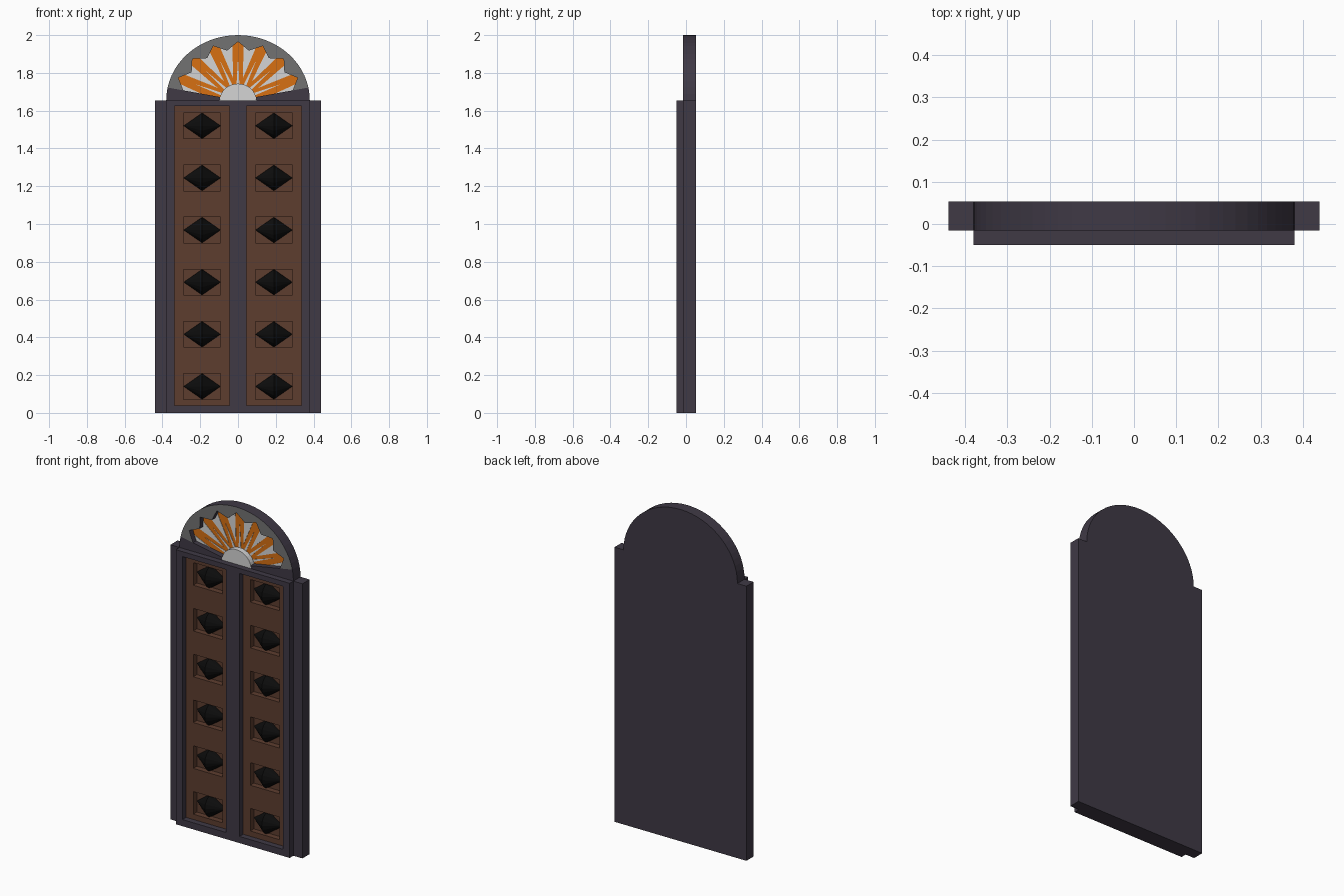
import bpy
import bmesh
from math import sin, cos, pi
from mathutils import Matrix

if "Cube" in bpy.data.objects:
    bpy.data.objects.remove(bpy.data.objects["Cube"])


def material(name, r, g, b):
    m = bpy.data.materials.new(name)
    m.use_nodes = True
    m.diffuse_color = (r, g, b, 1)
    bsdf = m.node_tree.nodes["Principled BSDF"]
    bsdf.inputs["Base Color"].default_value = (r, g, b, 1)
    bsdf.inputs["Roughness"].default_value = 0.8
    return m


FRAME = material("dark purple grey", 0.05, 0.041, 0.06)
BROWN = material("brown wood", 0.11, 0.047, 0.028)
BLACK = material("black", 0.004, 0.004, 0.004)
GREY = material("stone grey", 0.17, 0.17, 0.17)
WHITE = material("off white", 0.66, 0.66, 0.66)
ORANGE = material("orange", 0.68, 0.16, 0.006)

# Depth planes from front to back
Y_FRONT, Y_CORE, Y_FLOOR, Y_BACK = -0.05, -0.015, 0.02, 0.053
SPRING = 1.655          # height where the arch starts
RX, RZ = 0.38, 0.345    # arch radii


def finish(name, bm, *mats):
    bmesh.ops.recalc_face_normals(bm, faces=bm.faces)
    if len(mats) > 1:   # second material goes on front faces
        for f in bm.faces:
            f.material_index = int(f.normal.y < -0.5)
    mesh = bpy.data.meshes.new(name)
    bm.to_mesh(mesh)
    bm.free()
    for m in mats:
        mesh.materials.append(m)
    ob = bpy.data.objects.new(name, mesh)
    bpy.context.collection.objects.link(ob)
    return ob


def thicken(bm, depth):
    res = bmesh.ops.extrude_face_region(bm, geom=bm.faces[:])
    moved = [v for v in res["geom"] if isinstance(v, bmesh.types.BMVert)]
    bmesh.ops.translate(bm, verts=moved, vec=(0, depth, 0))


def prism(name, polygons, y0, y1, *mats):
    """Extrude x-z outlines from y0 to y1."""
    bm = bmesh.new()
    for pts in polygons:
        bm.faces.new([bm.verts.new((x, y0, z)) for x, z in pts])
    thicken(bm, y1 - y0)
    return finish(name, bm, *mats)


def rect(x0, x1, z0, z1):
    return [(x0, z0), (x1, z0), (x1, z1), (x0, z1)]


def lattice(name, xs, zs, is_hole, y0, y1, mat):
    """Plate on a grid of lines, leaving some cells open."""
    bm = bmesh.new()
    grid = [[bm.verts.new((x, y0, z)) for z in zs] for x in xs]
    for i in range(len(xs) - 1):
        for j in range(len(zs) - 1):
            if not is_hole(i, j):
                bm.faces.new((grid[i][j], grid[i + 1][j],
                              grid[i + 1][j + 1], grid[i][j + 1]))
    thicken(bm, y1 - y0)
    return finish(name, bm, mat)


# Door frame layers with two tall openings
opening_x = [-0.335, -0.045, 0.045, 0.335]
frame_z = [0, 0.04, 1.625, SPRING]
two_openings = lambda i, j: i in (1, 3) and j == 1
lattice("door_frame", [-0.38] + opening_x + [0.38], frame_z, two_openings,
        Y_FRONT, Y_CORE, FRAME)
lattice("door_surround", [-0.44] + opening_x + [0.44], frame_z, two_openings,
        Y_CORE, Y_FLOOR, FRAME)
prism("door_back", [rect(-0.44, 0.44, 0, SPRING)], Y_FLOOR, Y_BACK, FRAME)

# Brown panels with six coffers each, and a spindle stud in every coffer
HALF_W, HALF_H = 0.0975, 0.068
rows = [0.14 + 0.276 * k for k in range(6)]


def stud(name, x, z):
    bm = bmesh.new()
    for side in (-1, 1):
        bmesh.ops.create_cone(
            bm, segments=16, radius1=HALF_H, radius2=0, depth=HALF_W,
            matrix=Matrix.Rotation(side * pi / 2, 4, "Y")
            @ Matrix.Translation((0, 0, HALF_W / 2)))
    bmesh.ops.remove_doubles(bm, verts=bm.verts, dist=0.0005)
    bmesh.ops.bisect_plane(bm, geom=bm.verts[:] + bm.edges[:] + bm.faces[:],
                           plane_co=(0, 0, 0), plane_no=(0, 1, 0),
                           clear_outer=True)
    bmesh.ops.scale(bm, vec=(1, 0.95, 1), verts=bm.verts)
    bmesh.ops.translate(bm, vec=(x, Y_FLOOR - 0.001, z), verts=bm.verts)
    finish(name, bm, BLACK)


for side, cx in (("right", -0.19), ("left", 0.19)):
    xs = [cx - 0.145, cx - HALF_W, cx + HALF_W, cx + 0.145]
    zs = [0.04] + [z + s * HALF_H for z in rows for s in (-1, 1)] + [1.625]
    lattice(side + "_panel", xs, zs, lambda i, j: i == 1 and j % 2 == 1,
            Y_CORE, Y_FLOOR - 0.001, BROWN)
    prism(side + "_panel_floor", [rect(xs[0], xs[-1], 0.04, 1.625)],
          Y_FLOOR - 0.001, Y_FLOOR, BROWN)
    for n, z in enumerate(rows):
        stud(f"{side}_stud_{n + 1}", cx, z)


# Arch over the door
def polar(r, step):
    """Point on the arch ellipse; r is in x units, a step is 1/16 of the arc."""
    a = step * pi / 16
    return r * cos(a), SPRING + r * sin(a) * RZ / RX


def arc(r, start, end, count):
    return [polar(r, start + (end - start) * k / count)
            for k in range(count + 1)]


TIP, VALLEY, HUB = 0.342, 0.295, 0.097
prism("arch_back", [arc(RX, 0, 16, 32)], Y_FLOOR, Y_BACK, FRAME)

# Stone plate with a star-shaped opening
star = [polar(VALLEY if s % 2 else TIP, s) for s in range(15, 0, -1)]
prism("arch_plate", [arc(RX, 1, 15, 28) + star], Y_CORE, Y_FLOOR, FRAME, GREY)
prism("arch_feet", [arc(RX, a, a + 1, 2) + arc(HUB, a + 1, a, 2)
                    for a in (0, 15)], Y_CORE, Y_FLOOR, FRAME)
prism("sun_hub", [arc(HUB, 0, 16, 16)], Y_CORE, Y_FLOOR, WHITE)

# Sunburst: orange petals, white spikes inside them, white kites between
petals = [polar(0.09, 15), *star, polar(0.09, 1)] + arc(0.09, 1, 15, 14)[1:-1]
prism("sun_petals", [petals], Y_FLOOR - 0.002, Y_FLOOR, ORANGE)
spikes = [[polar(0.09, s - 0.45), polar(0.25, s), polar(0.09, s + 0.45)]
          for s in range(2, 15, 2)]
mid = (TIP + VALLEY) / 2
kites = [[polar(0.13, s), polar(mid, s + 0.52), polar(VALLEY, s),
          polar(mid, s - 0.52)] for s in range(3, 14, 2)]
for s, d in ((1, 0.52), (15, -0.52)):
    kites.append([polar(0.2, s), polar(mid, s + d), polar(VALLEY, s)])
prism("sun_white_rays", spikes + kites, Y_FLOOR - 0.004, Y_FLOOR - 0.002, WHITE)
